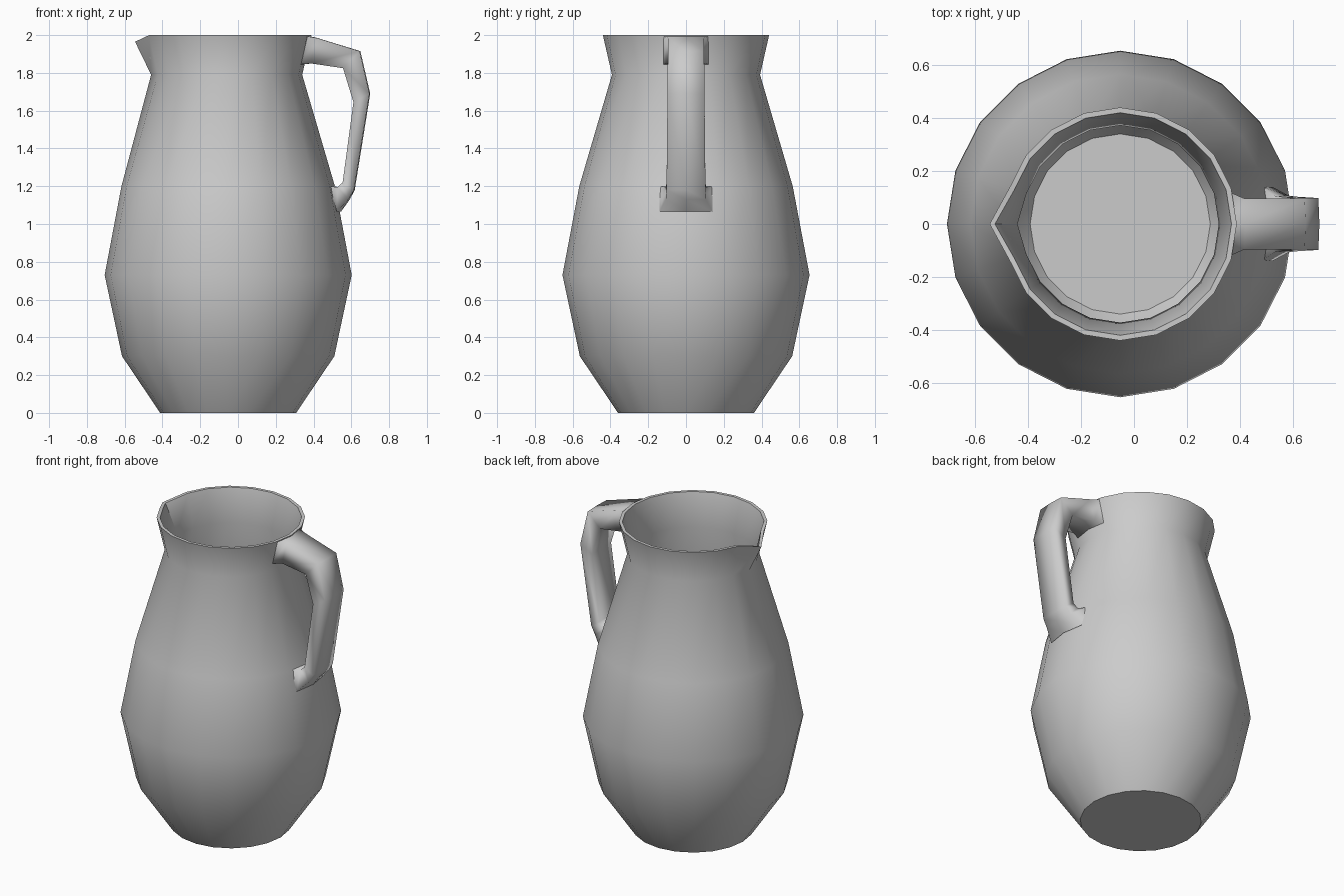
import bpy, bmesh
from math import cos, sin, pi, radians

if "Cube" in bpy.data.objects:
    bpy.data.objects.remove(bpy.data.objects["Cube"])

CX, SEG, WALL = -0.052, 20, 0.02


def finish(bm, name, angle):
    bmesh.ops.recalc_face_normals(bm, faces=bm.faces)
    mesh = bpy.data.meshes.new(name)
    bm.to_mesh(mesh)
    bm.free()
    ob = bpy.data.objects.new(name, mesh)
    bpy.context.collection.objects.link(ob)
    bpy.ops.object.select_all(action='DESELECT')
    ob.select_set(True)
    bpy.context.view_layer.objects.active = ob
    bpy.ops.object.shade_smooth_by_angle(angle=radians(angle))
    return ob


def bridge(bm, a, b):
    n = len(a)
    for i in range(n):
        j = (i + 1) % n
        bm.faces.new((a[i], a[j], b[j], b[i]))


# Jug body: outer profile (radius, height), then the same profile back down inside
outer = [(0.36, 0), (0.562, 0.30), (0.654, 0.73), (0.565, 1.20), (0.392, 1.79), (0.44, 2.0)]
inner = [(r - WALL, max(z, WALL)) for r, z in reversed(outer)]
bm = bmesh.new()
rings = []
for r, z in outer + inner:
    rings.append([bm.verts.new((CX + r * cos(2 * pi * i / SEG), r * sin(2 * pi * i / SEG), z))
                  for i in range(SEG)])
for a, b in zip(rings, rings[1:]):
    bridge(bm, a, b)
bm.faces.new(rings[0])
bm.faces.new(rings[-1])

# Pouring lip: pull the rim out to a point on the left
tip = SEG // 2
for k in (5, 6):
    rings[k][tip].co.x -= 0.053
    rings[k][tip].co.z -= 0.035
for k in (4, 7):
    rings[k][tip].co.x -= 0.016
finish(bm, "jug_body", 40)

# Handle: strap sections (outer x, outer z, inner x, inner z, half width, side setback)
sections = [
    (0.376, 1.995, 0.346, 1.845, 0.122, 0.018),
    (0.42, 1.985, 0.39, 1.85, 0.096, 0.003),
    (0.648, 1.915, 0.56, 1.825, 0.096, 0.004),
    (0.70, 1.69, 0.615, 1.645, 0.098, 0.004),
    (0.618, 1.18, 0.558, 1.22, 0.103, 0.004),
    (0.592, 1.13, 0.535, 1.195, 0.107, 0.008),
    (0.545, 1.065, 0.505, 1.20, 0.14, 0.022),
]
bm = bmesh.new()
loops = []
for ox, oz, ix, iz, w, s in sections:
    pts = [(ox - s, -w, oz), (ox, 0, oz), (ox - s, w, oz),
           (ix - s, w, iz), (ix, 0, iz), (ix - s, -w, iz)]
    loops.append([bm.verts.new(p) for p in pts])
for a, b in zip(loops, loops[1:]):
    bridge(bm, a, b)
finish(bm, "handle", 180)
